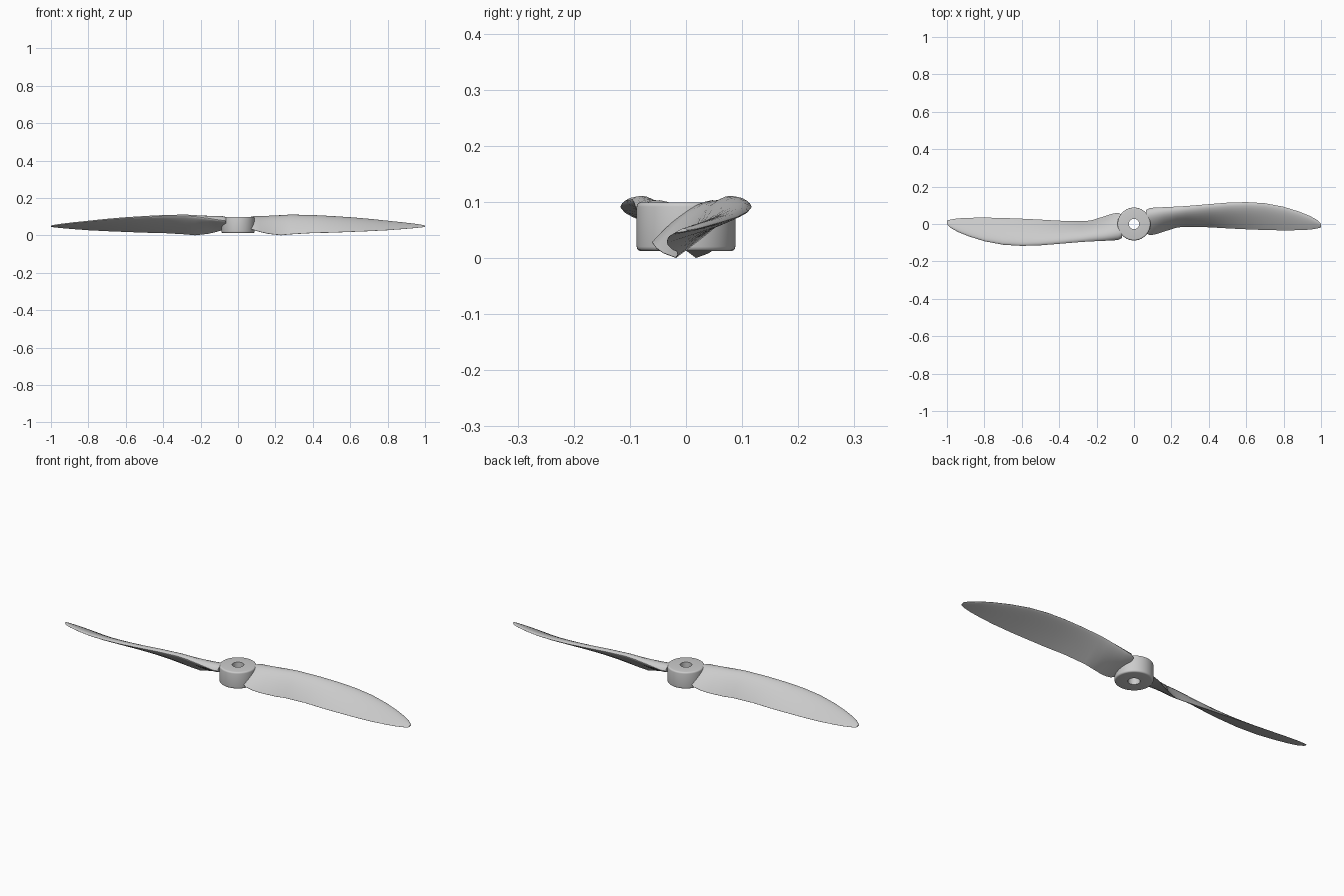
import bpy
import bmesh
from math import sin, cos, pi, radians, sqrt
from mathutils import Matrix

cube = bpy.data.objects.get("Cube")
if cube:
    bpy.data.objects.remove(cube, do_unlink=True)

# Single light grey plastic
plastic = bpy.data.materials.new("light_grey_plastic")
plastic.use_nodes = True
colour = (0.6, 0.6, 0.6, 1)
plastic.diffuse_color = colour
plastic.node_tree.nodes["Principled BSDF"].inputs["Base Color"].default_value = colour


def loft(name, rings, closed=False, turn=0):
    """Skin a list of closed rings; cap the ends or join them in a loop."""
    bm = bmesh.new()
    loops = [[bm.verts.new(point) for point in ring] for ring in rings]
    pairs = list(zip(loops, loops[1:]))
    if closed:
        pairs.append((loops[-1], loops[0]))
    else:
        bm.faces.new(loops[0])
        bm.faces.new(loops[-1])
    for a, b in pairs:
        for i in range(len(a)):
            j = (i + 1) % len(a)
            bm.faces.new((a[i], a[j], b[j], b[i]))
    bm.transform(Matrix.Rotation(turn, 4, "Z"))
    bmesh.ops.recalc_face_normals(bm, faces=bm.faces)
    mesh = bpy.data.meshes.new(name)
    bm.to_mesh(mesh)
    bm.free()
    obj = bpy.data.objects.new(name, mesh)
    bpy.context.collection.objects.link(obj)
    mesh.materials.append(plastic)
    bpy.ops.object.select_all(action="DESELECT")
    obj.select_set(True)
    bpy.context.view_layer.objects.active = obj
    bpy.ops.object.shade_smooth_by_angle(angle=radians(35))
    return obj


def airfoil(x, trail_y, trail_z, lead_y, lead_z, thickness, steps=14):
    """Cross-section with a blunt leading edge and a flatter underside."""
    dy, dz = trail_y - lead_y, trail_z - lead_z
    chord = sqrt(dy * dy + dz * dz)
    up_y, up_z = dz / chord, -dy / chord

    def point(s, share):
        h = 2.97 * sqrt(s) - 1.26 * s - 3.52 * s**2 + 2.84 * s**3 - s**4
        h = share * thickness * max(h, 0.04 if s > 0.5 else 0)
        return (x, lead_y + dy * s + up_y * h, lead_z + dz * s + up_z * h)

    spread = [(1 - cos(pi * i / steps)) / 2 for i in range(steps + 1)]
    upper = [point(s, 0.8) for s in spread]
    lower = [point(s, -0.2) for s in reversed(spread[1:])]
    return upper + lower


# Blade stations: x, trailing y and z, leading y and z, thickness
stations = [
    (0.065, -0.05, 0.038, 0.075, 0.08, 0.04),
    (0.085, -0.06, 0.03, 0.086, 0.083, 0.046),
    (0.12, -0.053, 0.02, 0.088, 0.088, 0.044),
    (0.16, -0.04, 0.011, 0.09, 0.094, 0.041),
    (0.23, -0.018, 0.003, 0.093, 0.103, 0.036),
    (0.28, -0.014, 0.008, 0.096, 0.107, 0.033),
    (0.4, -0.017, 0.015, 0.106, 0.105, 0.028),
    (0.5, -0.023, 0.017, 0.114, 0.1, 0.025),
    (0.6, -0.028, 0.021, 0.117, 0.094, 0.022),
    (0.7, -0.032, 0.025, 0.111, 0.086, 0.019),
    (0.8, -0.034, 0.03, 0.092, 0.076, 0.016),
    (0.88, -0.033, 0.036, 0.067, 0.068, 0.013),
    (0.94, -0.03, 0.041, 0.043, 0.061, 0.011),
    (0.98, -0.024, 0.045, 0.021, 0.055, 0.009),
    (1.0, -0.018, 0.048, 0.002, 0.052, 0.006),
]
for name, turn in (("left_blade", 0), ("right_blade", pi)):
    loft(name, [airfoil(*station) for station in stations], turn=turn)

# Hub: rounded collar with a through bore
outer, bore, low, high, fillet = 0.088, 0.028, 0.015, 0.102, 0.008
profile = [(bore, low), (bore, high)]
for centre_z, start in ((high - fillet, pi / 2), (low + fillet, 0)):
    for i in range(5):
        a = start - i * pi / 8
        profile.append((outer - fillet + fillet * cos(a), centre_z + fillet * sin(a)))
segments = 64
hub_rings = []
for k in range(segments):
    a = 2 * pi * k / segments
    hub_rings.append([(r * cos(a), r * sin(a), z) for r, z in profile])
loft("hub", hub_rings, closed=True)

# Settle the lowest point on the ground
bpy.context.view_layer.update()
parts = [o for o in bpy.context.collection.objects if o.type == "MESH"]
lowest = min(v.co.z for o in parts for v in o.data.vertices)
for o in parts:
    o.data.transform(Matrix.Translation((0, 0, -lowest)))
